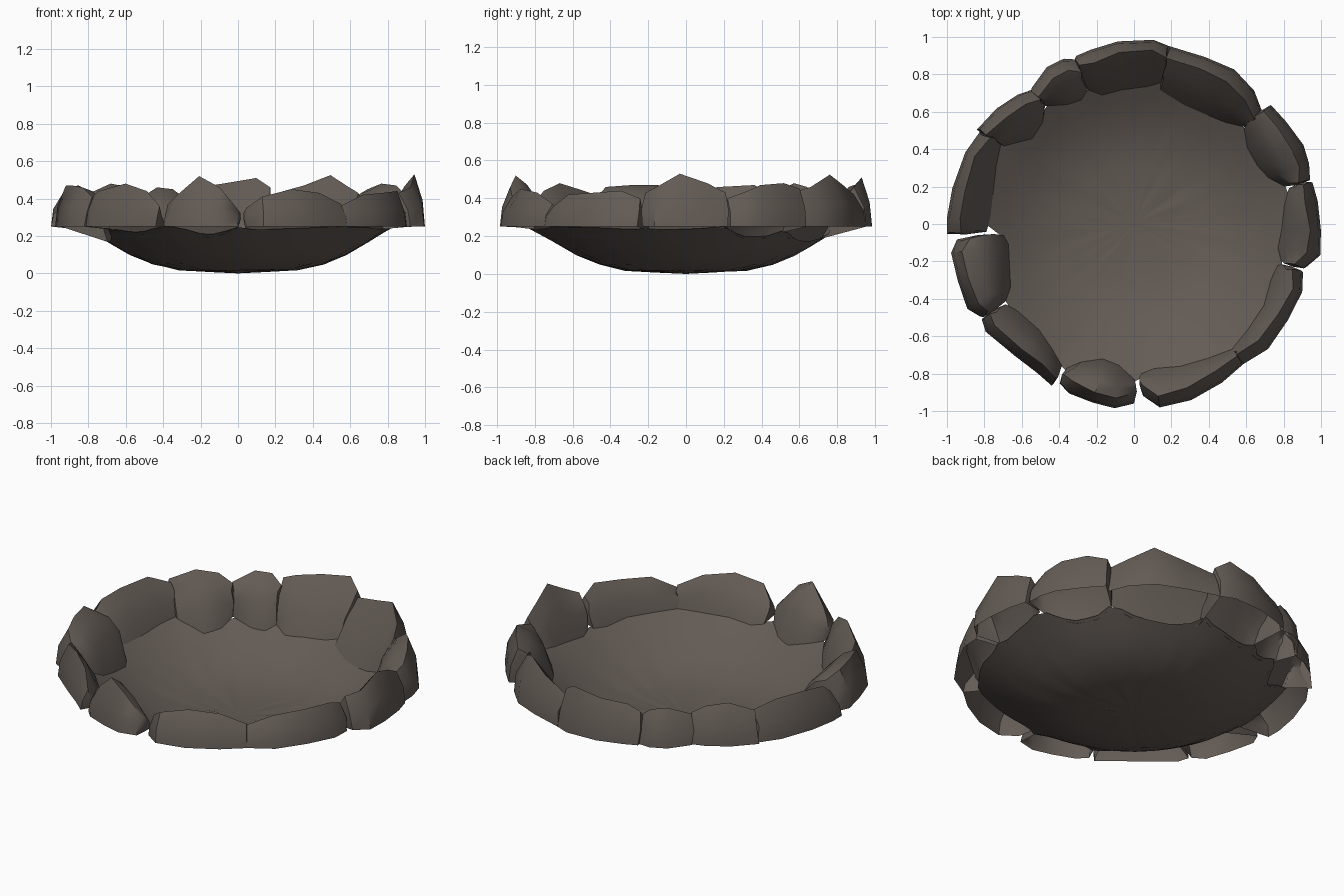
import bpy, bmesh, math, random
from mathutils import Vector

random.seed(4)
cube = bpy.data.objects.get("Cube")
if cube:
    bpy.data.objects.remove(cube, do_unlink=True)

# One weathered stone colour for everything
stone = bpy.data.materials.new("dark_stone")
stone.use_nodes = True
stone_colour = (0.125, 0.105, 0.091, 1)
stone.diffuse_color = stone_colour
shader = stone.node_tree.nodes["Principled BSDF"]
shader.inputs["Base Color"].default_value = stone_colour
shader.inputs["Roughness"].default_value = 0.9

BASE = 0.25  # height of the open lower edge of the rocks
BOWL = [(0.16, 0.01), (0.32, 0.018), (0.46, 0.05), (0.58, 0.1),
        (0.66, 0.145), (0.72, 0.18), (0.8, 0.235), (0.9, 0.262)]
rim = []  # (angle, radius) where the bowl meets the rocks


def polar(angle, radius, z):
    a = math.radians(angle)
    return Vector((radius * math.cos(a), radius * math.sin(a), z))


def jitter(amount):
    return random.uniform(-amount, amount)


def interpolate(table, x):
    """Linear lookup in a sorted table of pairs."""
    for (x0, y0), (x1, y1) in zip(table, table[1:]):
        if x <= x1:
            return y0 + (y1 - y0) * (x - x0) / max(x1 - x0, 0.001)
    return table[-1][1]


def finish(name, bm, sharp_angle):
    """Turn a bmesh into a smooth-shaded stone object."""
    mesh = bpy.data.meshes.new(name)
    bm.to_mesh(mesh)
    bm.free()
    mesh.materials.append(stone)
    obj = bpy.data.objects.new(name, mesh)
    bpy.context.collection.objects.link(obj)
    bpy.ops.object.select_all(action="DESELECT")
    obj.select_set(True)
    bpy.context.view_layer.objects.active = obj
    bpy.ops.object.shade_smooth_by_angle(angle=math.radians(sharp_angle))


def make_bowl(sides=72):
    """Shallow dish whose edge follows the feet of the rocks."""
    first, last = rim[0], rim[-1]
    edge = ([(last[0] - 360, last[1])] + sorted(rim)
            + [(first[0] + 360, first[1])])
    bm = bmesh.new()
    rings = []
    for radius, z in BOWL[:4]:
        rings.append([bm.verts.new(polar(360 * i / sides, radius, z + jitter(0.003)))
                      for i in range(sides)])
    for share in (0.5, 1):
        ring = []
        for i in range(sides):
            angle = 360 * i / sides
            # Angles past the first rock's start wrap round the table
            look = angle - 360 if angle > edge[-1][0] else angle
            start = BOWL[3][0]
            radius = start + share * (interpolate(edge, look) + 0.015 - start)
            ring.append(bm.verts.new(polar(angle, radius, interpolate(BOWL, radius))))
        rings.append(ring)
    centre = bm.verts.new((0, 0, 0))
    for i in range(sides):
        j = (i + 1) % sides
        bm.faces.new((centre, rings[0][i], rings[0][j]))
        for low, high in zip(rings, rings[1:]):
            bm.faces.new((low[j], low[i], high[i], high[j]))
    finish("bowl", bm, 50)


def section(angle, outer, inner, top, fullness):
    """Rock profile from the outer edge, over the crest, to the bowl."""
    rise = top - BASE
    width = outer - inner
    foot = interpolate(BOWL, inner)
    drop = top - foot

    def slope(share):
        # Blend a straight slope with a flat-topped bulge
        straight = 1 - share
        bulged = 1 - share ** 4
        level = straight + (bulged - straight) * fullness
        return polar(angle + jitter(1), crest + (inner - crest) * share,
                     foot + drop * level)

    crest = outer - 0.05 - 0.06 * width + jitter(0.012)
    return [
        polar(angle, outer, BASE),
        polar(angle + jitter(0.8), outer - 0.012, BASE + 0.5 * rise),
        polar(angle, crest, top),
        slope(0.35), slope(0.72),
        polar(angle, inner, foot),
    ]


def make_rock(name, fullness, stations):
    """Loft an open-bottomed rock through (angle, outer, inner, top)."""
    bm = bmesh.new()
    loops = [[bm.verts.new(p) for p in section(*s, fullness)] for s in stations]
    rim.extend((s[0], s[2]) for s in stations)
    count = len(loops[0])
    for a, b in zip(loops, loops[1:]):
        for i in range(count - 1):
            bm.faces.new((a[i], b[i], b[i + 1], a[i + 1]))
    # Blunt ends closed by fans that bulge slightly outward
    for loop, step in ((loops[0], -0.8), (loops[-1], 0.8)):
        middle = sum((v.co for v in loop), Vector()) / count
        a = math.degrees(math.atan2(middle.y, middle.x)) + step
        tip = bm.verts.new(polar(a, middle.xy.length, middle.z))
        for i in range(count):
            bm.faces.new((loop[i], loop[(i + 1) % count], tip))
    bmesh.ops.recalc_face_normals(bm, faces=bm.faces)
    finish(name, bm, 42)


# Rim rocks, anticlockwise from the model's left side
make_rock("left_peak_rock", 0.4, [
    (-14, 0.95, 0.81, 0.43), (-9.5, 1.01, 0.78, 0.46),
    (-2, 1.0, 0.79, 0.53), (7, 0.99, 0.81, 0.48), (13, 0.98, 0.85, 0.43)])
make_rock("left_back_rock", 0.7, [
    (14, 0.97, 0.83, 0.4), (19, 0.99, 0.76, 0.43),
    (25, 1.0, 0.73, 0.47), (34, 0.98, 0.73, 0.48), (41, 0.97, 0.78, 0.45)])
make_rock("back_left_long_rock", 0.15, [
    (41, 0.91, 0.79, 0.43), (48, 0.96, 0.73, 0.46), (57, 0.985, 0.7, 0.525),
    (67, 0.97, 0.69, 0.47), (79, 0.97, 0.73, 0.42)])
make_rock("back_rock", 0.3, [
    (79, 0.97, 0.77, 0.46), (84, 0.99, 0.74, 0.51),
    (95, 0.98, 0.72, 0.48), (104, 0.96, 0.71, 0.46), (109, 0.95, 0.76, 0.43)])
make_rock("back_right_rock", 0.6, [
    (109, 0.93, 0.76, 0.4), (113, 0.96, 0.72, 0.45),
    (119, 0.96, 0.73, 0.46), (127, 0.91, 0.79, 0.41)])
make_rock("right_back_rock", 0.4, [
    (127, 0.9, 0.79, 0.41), (132, 0.93, 0.73, 0.46),
    (140, 0.96, 0.71, 0.48), (149, 0.98, 0.81, 0.43)])
make_rock("right_rock", 0.3, [
    (149, 0.96, 0.83, 0.42), (157, 0.98, 0.8, 0.47),
    (169, 0.99, 0.77, 0.46), (178, 1.0, 0.77, 0.44), (183, 1.0, 0.79, 0.38)])
make_rock("right_front_rock", 0.8, [
    (185, 0.95, 0.7, 0.42), (189, 0.99, 0.68, 0.47),
    (198, 0.99, 0.7, 0.47), (207, 1.0, 0.74, 0.46), (211, 0.96, 0.8, 0.41)])
make_rock("front_right_rock", 0.4, [
    (212, 0.96, 0.81, 0.42), (216, 0.98, 0.78, 0.44),
    (228, 0.95, 0.76, 0.48), (237, 0.95, 0.8, 0.44), (243, 0.97, 0.85, 0.36)])
make_rock("front_peak_rock", 0.6, [
    (245, 0.94, 0.85, 0.37), (249, 0.97, 0.79, 0.42),
    (257, 0.98, 0.74, 0.52), (264, 0.99, 0.76, 0.46), (270, 0.96, 0.83, 0.34)])
make_rock("front_left_rock", 0.4, [
    (273, 0.92, 0.8, 0.35), (278, 0.99, 0.78, 0.41),
    (288, 0.99, 0.8, 0.45), (299, 0.97, 0.82, 0.43), (308, 0.95, 0.85, 0.37)])
make_rock("left_front_rock", 0.4, [
    (308, 0.95, 0.85, 0.36), (317, 0.98, 0.83, 0.42),
    (328, 0.97, 0.82, 0.43), (338, 0.97, 0.79, 0.44), (344, 0.94, 0.8, 0.4)])

make_bowl()
